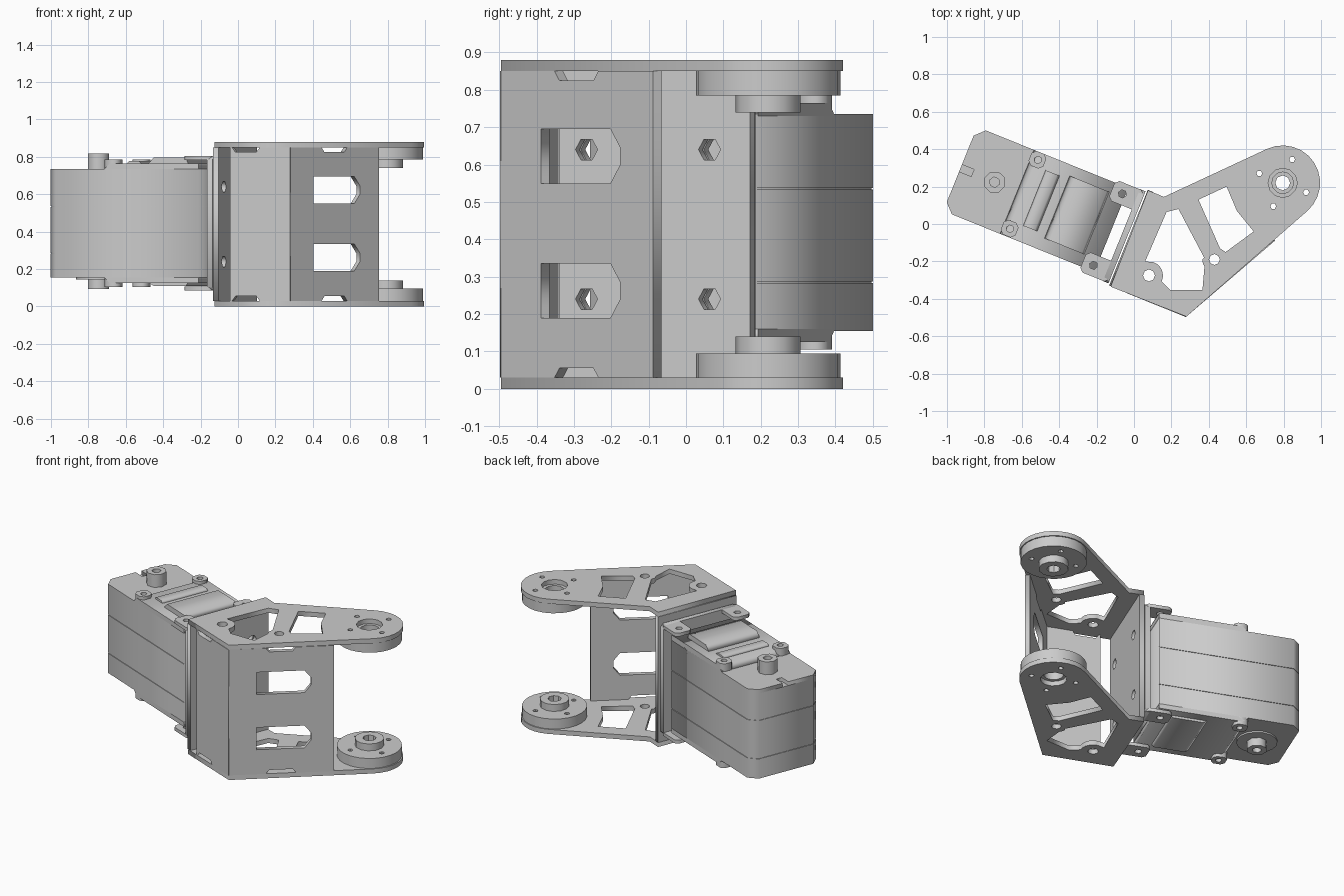
import bpy, bmesh
from math import radians, cos, sin, pi
from mathutils import Matrix

cube = bpy.data.objects.get("Cube")
if cube:
    bpy.data.objects.remove(cube, do_unlink=True)

grey = bpy.data.materials.new("light grey metal")
grey.use_nodes = True
grey.diffuse_color = (0.6, 0.6, 0.6, 1)
grey.node_tree.nodes["Principled BSDF"].inputs["Base Color"].default_value = (0.6, 0.6, 0.6, 1)

TURN = radians(-22)
FLAT = Matrix.Identity(4)
SERVO = Matrix.Rotation(TURN, 4, 'Z')


def upright(angle, x=0, y=0):
    """Frame with local x along the angle, local y up, local z outward."""
    return (Matrix.Translation((x, y, 0)) @ Matrix.Rotation(angle, 4, 'Z')
            @ Matrix.Rotation(pi / 2, 4, 'X'))


def ring(x, y, r, n=16, start=0.0):
    return [(x + r * cos(start + 2 * pi * i / n), y + r * sin(start + 2 * pi * i / n))
            for i in range(n)]


def arc(x, y, r, a, b, n):
    return [(x + r * cos(radians(a + (b - a) * i / n)),
             y + r * sin(radians(a + (b - a) * i / n))) for i in range(n + 1)]


def rect(x0, x1, y0, y1, c=0.0):
    if not c:
        return [(x0, y0), (x1, y0), (x1, y1), (x0, y1)]
    return [(x0 + c, y0), (x1 - c, y0), (x1, y0 + c), (x1, y1 - c),
            (x1 - c, y1), (x0 + c, y1), (x0, y1 - c), (x0, y0 + c)]


def plate(name, loops, lo, hi, frame=FLAT):
    """Extrude an outline (first loop) with holes (other loops)."""
    curve = bpy.data.curves.new(name, 'CURVE')
    curve.dimensions = '2D'
    curve.fill_mode = 'BOTH'
    curve.extrude = (hi - lo) / 2
    for loop in loops:
        s = curve.splines.new('POLY')
        s.points.add(len(loop) - 1)
        for p, (x, y) in zip(s.points, loop):
            p.co = (x, y, 0, 1)
        s.use_cyclic_u = True
    temp = bpy.data.objects.new(name + "_curve", curve)
    bpy.context.collection.objects.link(temp)
    deps = bpy.context.evaluated_depsgraph_get()
    mesh = bpy.data.meshes.new_from_object(temp.evaluated_get(deps))
    bpy.data.objects.remove(temp, do_unlink=True)
    bm = bmesh.new()
    bm.from_mesh(mesh)
    bmesh.ops.remove_doubles(bm, verts=bm.verts, dist=1e-5)
    bmesh.ops.transform(bm, matrix=frame @ Matrix.Translation((0, 0, (lo + hi) / 2)), verts=bm.verts)
    bmesh.ops.recalc_face_normals(bm, faces=bm.faces)
    bm.to_mesh(mesh)
    bm.free()
    mesh.materials.clear()
    mesh.materials.append(grey)
    ob = bpy.data.objects.new(name, mesh)
    bpy.context.collection.objects.link(ob)
    return ob


def pair(name, loops, lo, hi, total, frame=FLAT):
    """Same plate at the top and reflected at the bottom."""
    plate("upper_" + name, loops, lo, hi, frame)
    plate("lower_" + name, loops, total - hi, total - lo, frame)


# Arm flanges with windows, bolt holes and a rounded pivot end
PX, PY = 0.795, 0.22
bolts = [ring(PX + 0.135 * cos(a), PY + 0.135 * sin(a), 0.016, 6)
         for a in (radians(68 + 90 * i) for i in range(4))]
outline = [(-0.125, -0.335), (0.28, -0.495)] + arc(PX, PY, 0.2, -49, 115, 12) + [(0.16, 0.145), (0.075, 0.18)]
window_a = ([(0.174, 0.064), (0.238, 0.08), (0.375, -0.18)] + arc(0.43, -0.19, 0.065, 180, 215, 3)
            + [(0.366, -0.353), (0.195, -0.353)] + arc(0.08, -0.275, 0.075, -25, 70, 5) + [(0.06, -0.2)])
window_b = [(0.345, 0.13), (0.495, 0.2), (0.55, 0.07), (0.64, -0.04), (0.49, -0.15), (0.46, -0.13)]
pair("arm_flange", [outline, window_a, window_b, ring(0.08, -0.275, 0.032, 8),
                    ring(0.43, -0.19, 0.029, 8), ring(PX, PY, 0.078, 12)] + bolts, 0.85, 0.88, 0.88)

# Pivot horns: bored disc and inner hub
pair("horn_disc", [ring(PX, PY, 0.193, 24), ring(PX, PY, 0.058, 12)] + bolts, 0.785, 0.85, 0.88)
pair("horn_hub", [ring(PX, PY, 0.087, 12), ring(PX, PY, 0.04, 8)], 0.74, 0.80, 0.88)

# Upright walls joining the flanges
def wall(s0, s1, n0, n1):
    top, bottom, d = 0.85, 0.03, 0.025
    up = [(s1, top), (n1, top), (n1 - 0.02, top - d), (n0 + 0.02, top - d), (n0, top), (s0, top)]
    return [(s0, bottom), (n0, bottom), (n0 + 0.02, bottom + d), (n1 - 0.02, bottom + d),
            (n1, bottom), (s1, bottom)] + up


def wall_window(z0, z1):
    return [(0.164, z0), (0.45, z0), (0.49, z0 + 0.05), (0.49, z1 - 0.05), (0.45, z1), (0.164, z1)]


plate("windowed_wall", [wall(0, 0.625, 0.22, 0.40), wall_window(0.55, 0.695), wall_window(0.19, 0.335)],
      -0.03, 0, upright(radians(40.6), 0.28, -0.495))
plate("side_wall", [wall(0.09, 0.435, 0.10, 0.26)], -0.03, 0, upright(TURN, -0.125, -0.335))

# Mounting plates bolted back to back
ACROSS = upright(TURN + pi / 2)
mount_holes = [ring(v, z, 0.032, 6) for v in (0.08, -0.275) for z in (0.24, 0.64)]
plate("arm_mount_plate", [rect(-0.355, 0.197, 0.03, 0.85)] + mount_holes, 0.0, 0.03, ACROSS)
plate("servo_mount_plate", [rect(-0.345, 0.185, 0.085, 0.805, 0.02)] + mount_holes, -0.04, -0.008, ACROSS)
for i, v in enumerate((0.126, -0.286)):
    pair(f"mount_tab_{i + 1}", [rect(-0.178, -0.012, v - 0.058, v + 0.058, 0.02),
                                ring(-0.118, v, 0.022, 6)], 0.783, 0.805, 0.89, SERVO)

# Servo case: three stacked shells with chamfered rear corners and fine seams
V0, V1, REAR, END = -0.317, 0.167, -0.972, -0.1


def shell(g):
    c = 0.05
    return [(REAR + c, V0 + g), (END, V0 + g), (END, V1 - g), (REAR + c, V1 - g),
            (REAR + g, V1 - c), (REAR + g, V0 + c)]


notched = shell(0)[:5] + [(REAR, -0.05), (REAR + 0.07, -0.05), (REAR + 0.07, -0.09), (REAR, -0.09)] + shell(0)[5:]
plate("case_bottom", [shell(0)], 0.155, 0.283, SERVO)
plate("case_middle", [shell(0)], 0.287, 0.533, SERVO)
plate("case_top", [shell(0)], 0.537, 0.71, SERVO)
plate("case_top_notched", [notched], 0.71, 0.735, SERVO)
plate("case_seam_core", [shell(0.004)], 0.16, 0.70, SERVO)

# Raised covers and ribs, profiled along the case
ALONG = upright(TURN)


def cover(name, profile, v0, v1, flip=False):
    loop = [(u, 0.89 - z if flip else z) for u, z in profile]
    plate(name, [loop], -v1, -v0, ALONG)


raised = [(-0.65, 0.73), (-0.61, 0.765), (END, 0.765), (END, 0.73)]
panel = [(-0.42, 0.76), (-0.385, 0.797), (-0.2, 0.797), (-0.185, 0.76)]
rib = [(-0.55, 0.76), (-0.535, 0.778), (-0.48, 0.778), (-0.46, 0.76)]
cover("top_cover", raised, V0, V1)
cover("bottom_cover", raised, V0, V1, True)
cover("top_panel", panel, -0.25, 0.11)
cover("top_rib", rib, -0.23, 0.09)
cover("bottom_panel", [(u, min(z, 0.78)) for u, z in panel], -0.25, 0.11, True)

# Screw lugs at the cover corners
for i, v in enumerate((0.125, -0.272)):
    pair(f"screw_lug_{i + 1}", [rect(-0.65, -0.565, v - 0.042, v + 0.042, 0.02),
                                ring(-0.605, v, 0.02, 6)], 0.735, 0.785, 0.89, SERVO)

# Output shafts
shaft = [ring(-0.775, -0.072, 0.06, 8), ring(-0.775, -0.072, 0.028, 6)]
plate("upper_shaft", shaft, 0.73, 0.818, SERVO)
plate("lower_shaft", shaft, 0.094, 0.16, SERVO)
plate("lower_shaft_collar", [ring(-0.775, -0.072, 0.12, 16)], 0.145, 0.157, SERVO)

# Smooth the round parts, keep edges sharp
for ob in bpy.context.collection.objects:
    ob.select_set(ob.type == 'MESH' and "horn" in ob.name)
    if ob.select_get():
        bpy.context.view_layer.objects.active = ob
bpy.ops.object.shade_smooth_by_angle(angle=radians(32))
